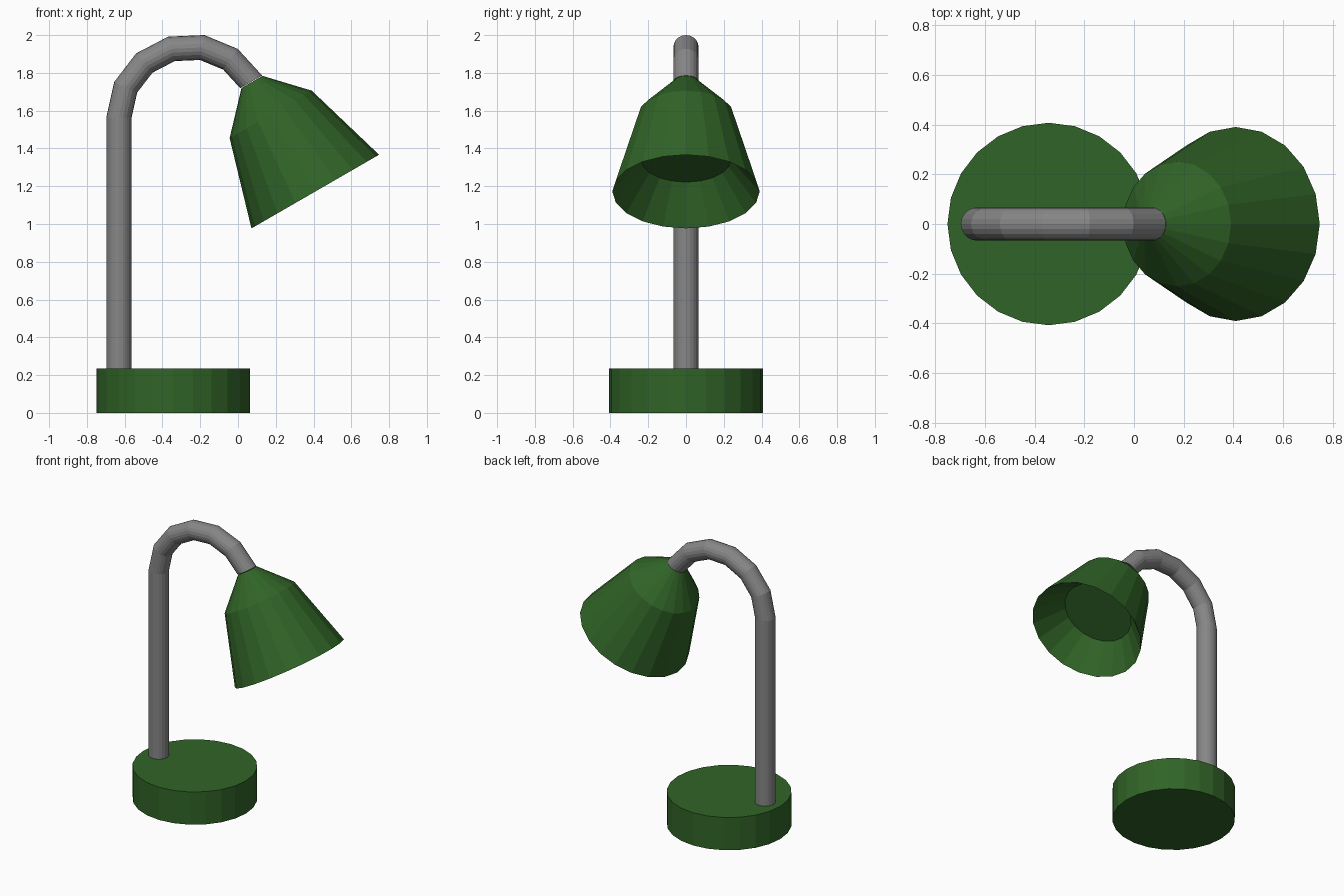
import bpy, bmesh, math
from mathutils import Vector

if "Cube" in bpy.data.objects:
    bpy.data.objects.remove(bpy.data.objects["Cube"])


def material(name, rgb):
    m = bpy.data.materials.new(name)
    m.diffuse_color = (*rgb, 1)
    m.use_nodes = True
    m.node_tree.nodes["Principled BSDF"].inputs["Base Color"].default_value = m.diffuse_color
    return m


green = material("dark green", (0.03, 0.127, 0.02))
grey = material("mid grey", (0.24, 0.24, 0.24))


def loft(name, rings, sides, mat):
    """Skin a closed solid through rings of (x, z, radius, tilt in degrees)."""
    bm = bmesh.new()
    loops = []
    for x, z, r, tilt in rings:
        t = math.radians(tilt)
        u, v = Vector((math.cos(t), 0, math.sin(t))), Vector((0, 1, 0))
        angles = [2 * math.pi * i / sides for i in range(sides)]
        loops.append([bm.verts.new(Vector((x, 0, z)) + r * (math.cos(a) * u + math.sin(a) * v))
                      for a in angles])
    for a, b in zip(loops, loops[1:]):
        for i in range(sides):
            j = (i + 1) % sides
            bm.faces.new((a[i], a[j], b[j], b[i]))
    bm.faces.new(loops[0])
    bm.faces.new(loops[-1])
    bmesh.ops.recalc_face_normals(bm, faces=bm.faces)
    mesh = bpy.data.meshes.new(name)
    bm.to_mesh(mesh)
    bm.free()
    mesh.materials.append(mat)
    obj = bpy.data.objects.new(name, mesh)
    bpy.context.collection.objects.link(obj)
    return obj


# Round base
loft("base", [(-0.343, 0, 0.407, 0), (-0.343, 0.235, 0.407, 0)], 24, green)

# Upright pole running into a six-segment bend of 150 degrees
CX, CZ, R = -0.255, 1.565, 0.375
pole = [(CX - R, 0.22, 0.067, 180)]
for k in range(7):
    deg = 180 - 25 * k
    a = math.radians(deg)
    pole.append((CX + R * math.cos(a), CZ + R * math.sin(a), 0.067, deg))
loft("pole", pole, 20, grey)

# Shade tilted 30 degrees: neck, shoulder, rim, then a tapered recess inside
shade = []
for dist, radius in [(0, 0.064), (0.198, 0.251), (0.67, 0.39), (0.475, 0.238)]:
    shade.append((0.074 + 0.5 * dist, 1.752 - 0.866 * dist, radius, 30))
loft("shade", shade, 20, green)
